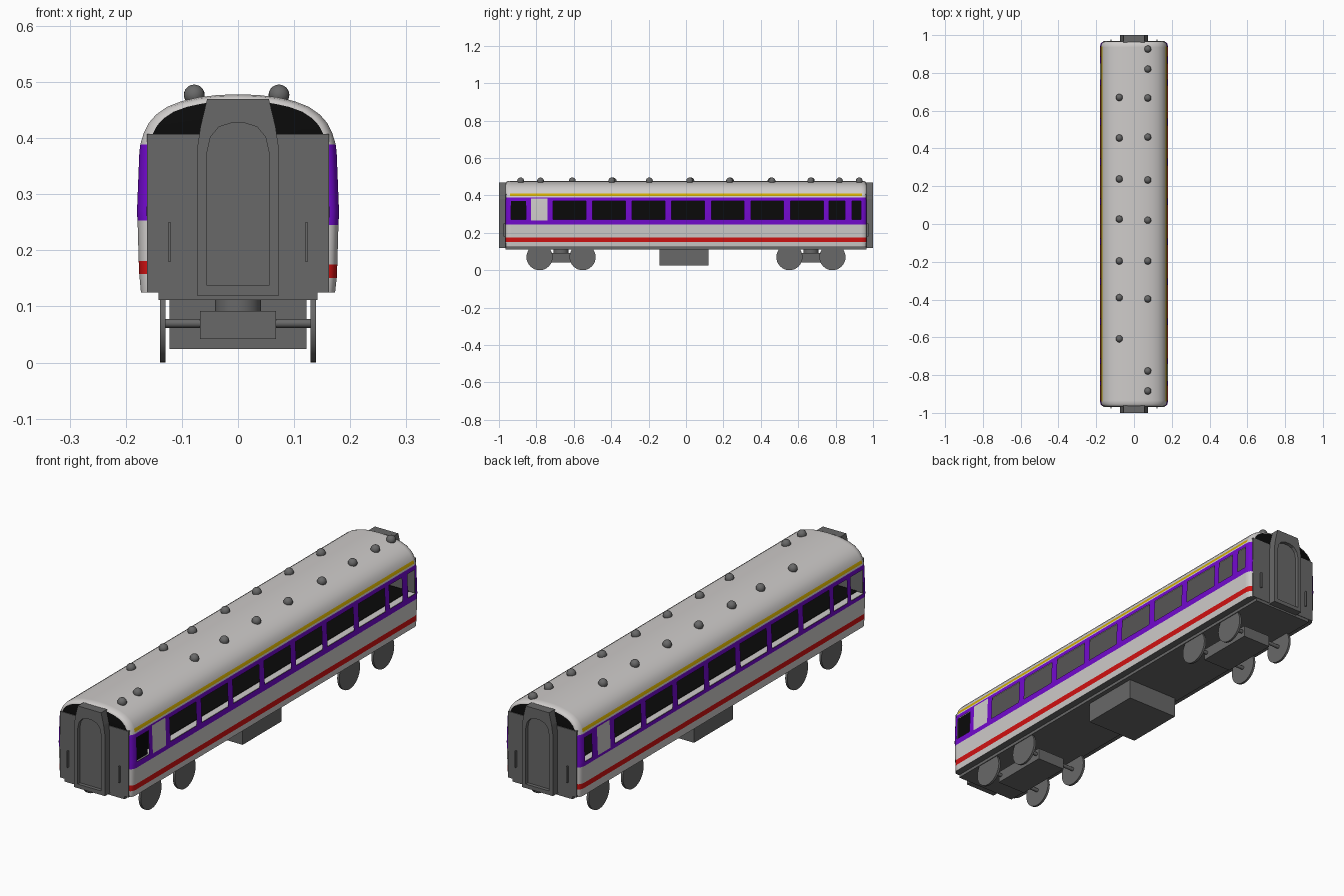
import bpy, bmesh, math
from mathutils import Matrix

if "Cube" in bpy.data.objects:
    bpy.data.objects.remove(bpy.data.objects["Cube"])


def material(name, r, g, b):
    m = bpy.data.materials.new(name)
    m.diffuse_color = (r, g, b, 1)
    m.use_nodes = True
    m.node_tree.nodes["Principled BSDF"].inputs["Base Color"].default_value = m.diffuse_color
    return m


WHITE = material("off_white", 0.62, 0.60, 0.59)
PURPLE = material("purple", 0.17, 0.003, 0.62)
RED = material("red", 0.65, 0.006, 0.006)
YELLOW = material("yellow", 0.65, 0.42, 0.0)
GREY = material("dark_grey", 0.14, 0.14, 0.14)
BLACK = material("black", 0.003, 0.003, 0.003)


def finish(name, bm, mats, smooth=False):
    me = bpy.data.meshes.new(name)
    bm.to_mesh(me)
    bm.free()
    ob = bpy.data.objects.new(name, me)
    bpy.context.collection.objects.link(ob)
    for m in mats:
        me.materials.append(m)
    if smooth:
        bpy.ops.object.select_all(action='DESELECT')
        ob.select_set(True)
        bpy.context.view_layer.objects.active = ob
        bpy.ops.object.shade_smooth_by_angle(angle=math.radians(35))
    return ob


def box(name, x0, x1, y0, y1, z0, z1, mat):
    bm = bmesh.new()
    bmesh.ops.create_cube(bm, size=1)
    for v in bm.verts:
        v.co = ((x0 + x1) / 2 + v.co.x * (x1 - x0),
                (y0 + y1) / 2 + v.co.y * (y1 - y0),
                (z0 + z1) / 2 + v.co.z * (z1 - z0))
    return finish(name, bm, [mat])


def cylinder(name, loc, radius, length, axis, mat, seg=32):
    bm = bmesh.new()
    rot = Matrix.Rotation(math.pi / 2, 4, 'Y') if axis == 'X' else Matrix()
    bmesh.ops.create_cone(bm, cap_ends=True, segments=seg, radius1=radius,
                          radius2=radius, depth=length,
                          matrix=Matrix.Translation(loc) @ rot)
    return finish(name, bm, [mat], True)


# ---- Body shell: lofted cross-section with window cells left open
def half(red0, red1, purple0):
    return [(.173, .125), (.176, red0), (.177, red1), (.179, purple0),
            (.180, .265), (.180, .271), (.176, .371), (.175, .382),
            (.174, .389), (.172, .396), (.168, .409), (.159, .427),
            (.146, .442), (.126, .456), (.1, .466), (.07, .473),
            (.035, .477)]


SIDE = {1: (.151, .175, .245), -1: (.158, .181, .253)}
profile = half(*SIDE[1]) + [(0, .478)] + [(-x, z) for x, z in reversed(half(*SIDE[-1]))]

bays = [(-.711 + .2115 * i, -.535 + .2115 * i) for i in range(7)]
ends = [(-.935, -.855), (.888, .936)]
front_bay, back_bay = (-.83, -.74), (.765, .85)
windows = {1: ends + bays + [back_bay], -1: ends + bays + [front_bay]}
doors = {1: front_bay, -1: back_bay}

cuts = sorted({round(v, 4) for w in ends + bays + [front_bay, back_bay] for v in w})
tips = [(.965, 1), (.962, .55), (.954, .2), (.940, 0)]
stations = ([(-y, t) for y, t in tips] + [(y, 0) for y in cuts]
            + [(y, t) for y, t in reversed(tips)])


def inside(y, span):
    return span[0] < y < span[1]


def shell_colour(side, y, z):
    red0, red1, purple0 = SIDE[side]
    if z < .126:
        return 4
    if red0 < z < red1:
        return 2
    if .396 < z < .409 and abs(y) < .94:
        return 3
    if purple0 < z < .389:
        return 0 if inside(y, doors[side]) and .265 < z < .382 else 1
    return 0


bm = bmesh.new()
rings = []
for y, t in stations:
    rings.append([bm.verts.new((x * (1 - .095 * t), y,
                                z - .012 * t * max(0, (z - .4) / .078)))
                  for x, z in profile])
n = len(profile)
for j in range(len(rings) - 1):
    yc = (stations[j][0] + stations[j + 1][0]) / 2
    for i in range(n):
        k = (i + 1) % n
        zc = (profile[i][1] + profile[k][1]) / 2
        side = 1 if profile[i][0] + profile[k][0] > 0 else -1
        if .271 < zc < .371 and any(inside(yc, w) for w in windows[side]):
            continue
        f = bm.faces.new((rings[j][i], rings[j + 1][i], rings[j + 1][k], rings[j][k]))
        f.material_index = shell_colour(side, yc, zc)
bm.faces.new(rings[0]).material_index = 5
bm.faces.new(list(reversed(rings[-1]))).material_index = 5
finish("body_shell", bm, [WHITE, PURPLE, RED, YELLOW, GREY, BLACK], True)

# ---- Interior seen through the windows
box("window_sill_deck", -.174, .174, -.945, .945, .262, .268, WHITE)
box("interior_floor", -.145, .145, -.945, .945, .266, .270, BLACK)
box("interior_partition", -.004, .004, -.945, .945, .268, .378, BLACK)
box("interior_ceiling", -.170, .170, -.945, .945, .374, .380, WHITE)
box("compartment_window", .165, .169, -.94, -.85, .268, .374, BLACK)

# ---- Underframe
box("underframe", -.142, .142, -.966, .966, .112, .127, GREY)
box("equipment_box", -.122, .122, -.143, .12, .024, .115, GREY)

# ---- Car ends: wall plate, handrails and recessed gangway
outer = [(.073, .12), (.073, .38), (.067, .42), (.055, .47), (.02, .47)]
inner = [(.055, .137), (.055, .375), (.049, .402), (.034, .42), (.012, .427)]


def mirrored(pts):
    return pts + [(-x, z) for x, z in reversed(pts)]


for s, label in ((-1, "front"), (1, "back")):
    y0, y1 = sorted((s * .955, s * .968))
    box(label + "_end_wall", -.162, .162, y0, y1, .125, .407, GREY)
    for x in (-.122, .106 + .016):
        r0, r1 = sorted((s * .966, s * .976))
        box(label + "_handrail", x - .003, x + .003, r0, r1, .18, .25, GREY)

    bm = bmesh.new()
    loops = [[bm.verts.new((x, s * y, z)) for x, z in mirrored(pts)]
             for pts, y in ((outer, .955), (outer, 1.0), (inner, 1.0), (inner, .985))]
    for a, b in zip(loops, loops[1:]):
        for i in range(len(a)):
            k = (i + 1) % len(a)
            bm.faces.new((a[i], a[k], b[k], b[i]))
    bm.faces.new(loops[-1])
    bm.faces.new(list(reversed(loops[0])))
    bmesh.ops.recalc_face_normals(bm, faces=bm.faces)
    finish(label + "_gangway", bm, [GREY])

    # ---- Bogie under this end
    yc = s * .668
    box(label + "_bogie_frame", -.068, .068, yc - .13, yc + .13, .042, .092, GREY)
    cylinder(label + "_bogie_pivot", (0, yc, .102), .041, .024, 'Z', GREY)
    for dy in (-.115, .115):
        cylinder(label + "_axle", (0, yc + dy, .07), .008, .264, 'X', GREY, 12)
        for x in (-.134, .134):
            cylinder(label + "_wheel", (x, yc + dy, .07), .07, .01, 'X', GREY)

# ---- Roof vents
right_row = [.926, .82, .667, .46, .233, .02, -.196, -.397, -.778, -.884]
left_row = [.67, .455, .238, .026, -.196, -.39, -.608]
for x, row in ((.073, right_row), (-.078, left_row)):
    for y in row:
        bm = bmesh.new()
        bmesh.ops.create_uvsphere(bm, u_segments=20, v_segments=12, radius=.0185,
                                  matrix=Matrix.Translation((x, y, .477)))
        finish("roof_vent", bm, [GREY], True)
